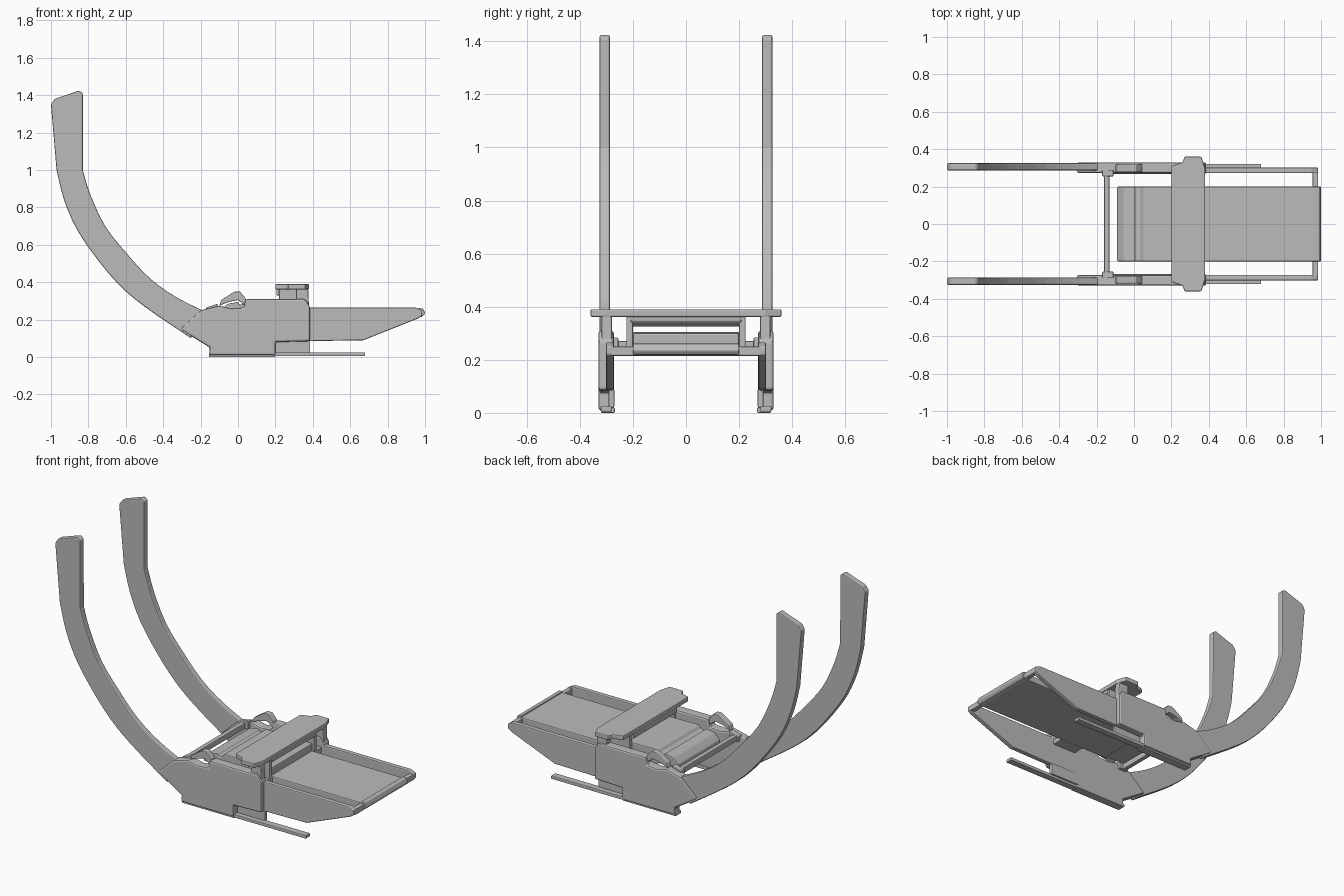
import bpy, bmesh
from mathutils import Vector

cube = bpy.data.objects.get("Cube")
if cube:
    bpy.data.objects.remove(cube, do_unlink=True)

grey = bpy.data.materials.new("plain grey")
grey.use_nodes = True
colour = (0.5, 0.5, 0.5, 1)
grey.diffuse_color = colour
grey.node_tree.nodes["Principled BSDF"].inputs["Base Color"].default_value = colour


def prism(name, points, lift, start, end, bevel=0.006):
    """Extrude an outline between two depths; lift maps (u, v, depth) to xyz."""
    bm = bmesh.new()
    rings = [[bm.verts.new(lift(u, v, d)) for u, v in points] for d in (start, end)]
    bm.faces.new(rings[0])
    bm.faces.new(rings[1][::-1])
    n = len(points)
    for i in range(n):
        j = (i + 1) % n
        bm.faces.new((rings[0][i], rings[1][i], rings[1][j], rings[0][j]))
    bmesh.ops.recalc_face_normals(bm, faces=bm.faces)
    mesh = bpy.data.meshes.new(name)
    bm.to_mesh(mesh)
    bm.free()
    mesh.materials.append(grey)
    obj = bpy.data.objects.new(name, mesh)
    bpy.context.collection.objects.link(obj)
    if bevel:
        mod = obj.modifiers.new("soft edges", "BEVEL")
        mod.width, mod.segments, mod.limit_method = bevel, 2, "ANGLE"
    return obj


def side(name, points, inner, outer, bevel=0.006):
    """A pair of matching plates, one on each flank."""
    for label, s in (("back", 1), ("front", -1)):
        prism(f"{label}_{name}", points, lambda u, v, d: (u, d, v), s * inner, s * outer, bevel)


def across(name, points, half, bevel=0.006):
    return prism(name, points, lambda u, v, d: (u, d, v), -half, half, bevel)


def rect(x0, x1, z0, z1):
    return [(x0, z0), (x1, z0), (x1, z1), (x0, z1)]


def smooth(points, steps=3):
    """Catmull-Rom curve through the points."""
    p = [Vector(q) for q in [points[0]] + points + [points[-1]]]
    out = []
    for a, b, c, d in zip(p, p[1:], p[2:], p[3:]):
        for k in range(steps):
            t = k / steps
            out.append(0.5 * (2 * b + (c - a) * t + (2 * a - 5 * b + 4 * c - d) * t * t
                              + (3 * b - a - 3 * c + d) * t ** 3))
    return [tuple(q) for q in out] + [points[-1]]


# Tall curved arms
inside = smooth([(-0.83, 1.0), (-0.79, 0.87), (-0.71, 0.7), (-0.6, 0.56),
                 (-0.47, 0.42), (-0.33, 0.32), (-0.19, 0.25)])
outside = smooth([(-0.25, 0.1), (-0.31, 0.14), (-0.5, 0.27), (-0.63, 0.38),
                  (-0.75, 0.52), (-0.86, 0.68), (-0.93, 0.84), (-0.97, 1.0)])
tip = [(-1.0, 1.35), (-0.98, 1.38), (-0.85, 1.425), (-0.83, 1.41)]
side("curved_arm", inside + outside + tip, 0.287, 0.325)

# Flank shells with their low skids
side("flank_shell", [(-0.155, 0.01), (0.2, 0.01), (0.2, 0.08), (0.385, 0.085),
                     (0.385, 0.27), (0.36, 0.31), (0.04, 0.31), (0.03, 0.265), (-0.04, 0.26),
                     (-0.1, 0.275), (-0.2, 0.25), (-0.31, 0.15), (-0.15, 0.05)], 0.272, 0.33, 0.01)
side("skid", rect(0.18, 0.68, 0.005, 0.025), 0.28, 0.322, 0.004)
side("bottom_runner", rect(-0.155, 0.2, 0.0, 0.02), 0.268, 0.32, 0.004)
side("notch_wall", rect(0.18, 0.385, 0.02, 0.09), 0.27, 0.292, 0.004)

# Small hooped brackets over the shell openings
side("hoop_bracket", [(-0.1, 0.275), (-0.09, 0.305), (-0.02, 0.35), (0.01, 0.35), (0.04, 0.315),
                      (0.05, 0.275), (0.025, 0.285), (0.0, 0.305), (-0.05, 0.295)], 0.278, 0.318, 0.004)

# Long tapering side panels
side("side_panel", [(0.37, 0.085), (0.67, 0.09), (0.96, 0.205), (0.985, 0.22),
                    (0.985, 0.25), (0.95, 0.265), (0.37, 0.265)], 0.272, 0.302)

# Central deck with stepped cushion
across("deck", rect(0.05, 0.975, 0.215, 0.255), 0.2)
across("cushion", [(-0.09, 0.225), (0.36, 0.215), (0.36, 0.3), (0.05, 0.305),
                   (0.035, 0.285), (0.01, 0.28), (-0.0, 0.295), (-0.055, 0.285), (-0.09, 0.25)], 0.2)

# Cross members joining the flanks
across("end_bar", [(0.965, 0.215), (0.99, 0.22), (1.0, 0.235), (0.99, 0.26), (0.965, 0.262)], 0.2, 0.004)
side("end_bar_link", rect(0.955, 0.985, 0.215, 0.25), 0.19, 0.285, 0.004)
across("rear_bar", rect(-0.16, -0.132, 0.235, 0.27), 0.285, 0.004)
side("rear_gusset", [(-0.17, 0.235), (-0.11, 0.235), (-0.11, 0.285), (-0.17, 0.265)], 0.255, 0.29, 0.004)

# Raised bar over the deck, with angled ends and legs
outline = [(0.2, -0.31), (0.26, -0.33), (0.27, -0.36), (0.36, -0.36), (0.38, -0.3)]
outline += [(x, -y) for x, y in reversed(outline)]
prism("raised_bar", outline, lambda u, v, d: (u, v, d), 0.362, 0.39, 0.005)
across("raised_bar_core", [(0.205, 0.33), (0.35, 0.325), (0.375, 0.345), (0.375, 0.375), (0.205, 0.375)], 0.21)
side("raised_bar_leg", [(0.22, 0.23), (0.37, 0.23), (0.37, 0.37), (0.22, 0.37)], 0.2, 0.225)
side("raised_bar_foot", rect(0.21, 0.37, 0.22, 0.25), 0.19, 0.28, 0.004)
side("raised_bar_post", [(0.31, 0.28), (0.38, 0.26), (0.375, 0.37), (0.31, 0.37)], 0.278, 0.318)
